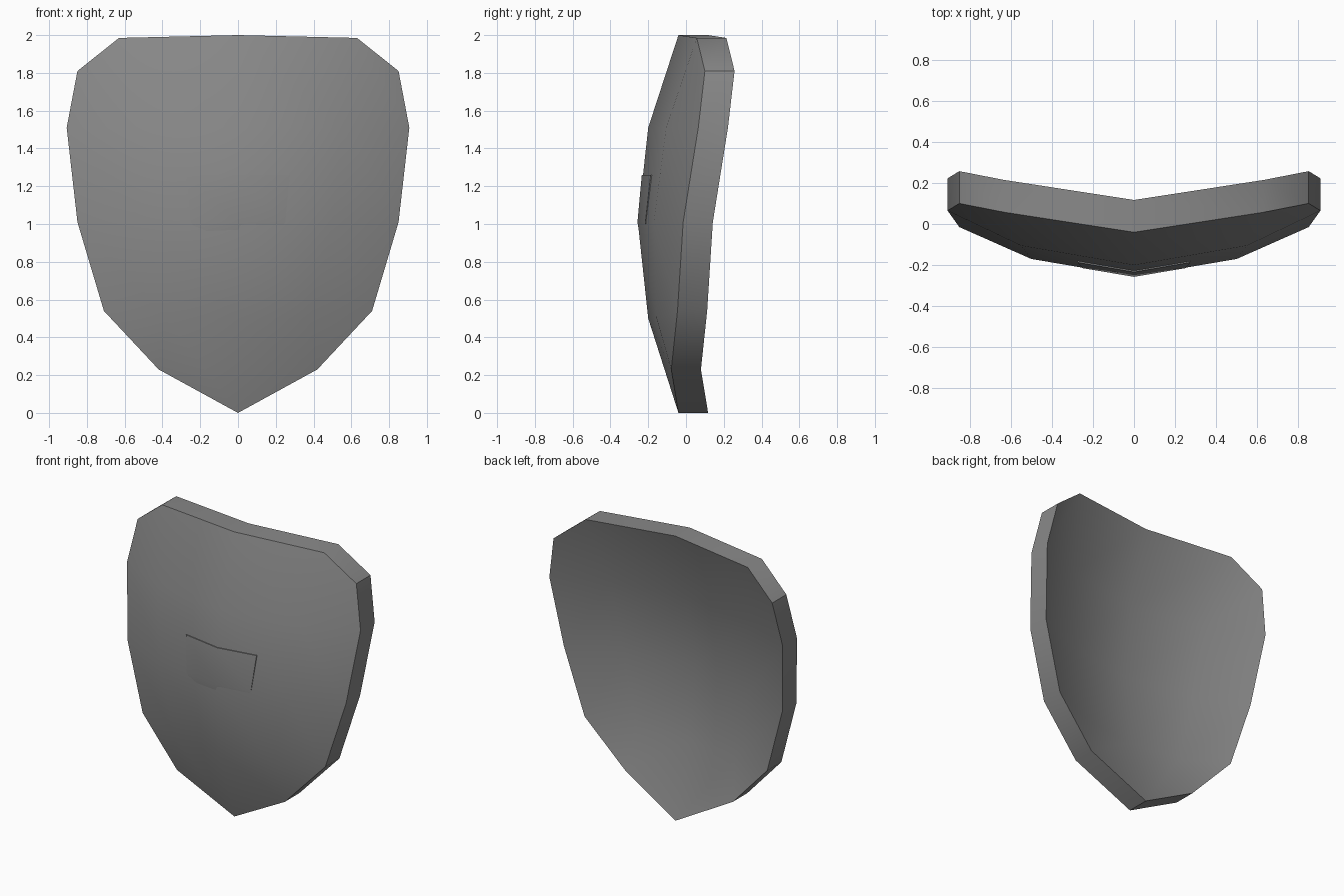
import bpy, bmesh, math
from mathutils import Vector

cube = bpy.data.objects.get("Cube")
if cube:
    bpy.data.objects.remove(cube)

# Single plain metal colour
steel = bpy.data.materials.new("grey_steel")
steel.use_nodes = True
GREY = (0.25, 0.25, 0.25, 1)
steel.diffuse_color = GREY
steel.node_tree.nodes["Principled BSDF"].inputs["Base Color"].default_value = GREY


def mirrored_slab(name, points, faces, thickness):
    """Mirror a half sheet across x, then thicken it straight back along y."""
    bm = bmesh.new()
    for side in (1, -1):
        verts = {k: bm.verts.new((side * x, y, z)) for k, (x, y, z) in points.items()}
        for face in faces:
            names = face.split()
            bm.faces.new([verts[n] for n in (names if side > 0 else names[::-1])])
    bmesh.ops.remove_doubles(bm, verts=bm.verts, dist=0.0005)
    grown = bmesh.ops.extrude_face_region(bm, geom=bm.faces[:], use_keep_orig=True)
    back = [g for g in grown["geom"] if isinstance(g, bmesh.types.BMVert)]
    bmesh.ops.translate(bm, verts=back, vec=Vector((0, thickness, 0)))
    bmesh.ops.recalc_face_normals(bm, faces=bm.faces)
    mesh = bpy.data.meshes.new(name)
    bm.to_mesh(mesh)
    bm.free()
    mesh.materials.append(steel)
    obj = bpy.data.objects.new(name, mesh)
    bpy.context.collection.objects.link(obj)
    bpy.ops.object.select_all(action="DESELECT")
    obj.select_set(True)
    bpy.context.view_layer.objects.active = obj
    bpy.ops.object.shade_smooth_by_angle(angle=math.radians(40))
    return obj


# Shield body: spine, middle ridge and rim of one half
body = {
    "top": (0, -0.04, 2), "spine_a": (0, -0.20, 1.51),
    "spine_b": (0, -0.255, 1.01), "spine_c": (0, -0.20, 0.5), "tip": (0, -0.04, 0),
    "mid_a": (0.55, -0.105, 1.51), "mid_b": (0.5, -0.17, 1.01), "mid_c": (0.38, -0.155, 0.5),
    "rim_a": (0.63, 0.057, 1.985), "rim_b": (0.85, 0.1, 1.81), "rim_c": (0.907, 0.065, 1.51),
    "rim_d": (0.85, -0.015, 1.01), "rim_e": (0.71, -0.045, 0.54), "rim_f": (0.42, -0.078, 0.23),
}
mirrored_slab("shield_body", body, [
    "top spine_a mid_a rim_a", "rim_a mid_a rim_c rim_b",
    "spine_a spine_b mid_b mid_a", "mid_a mid_b rim_d rim_c",
    "spine_b spine_c mid_c mid_b", "mid_b mid_c rim_e rim_d",
    "spine_c tip rim_f mid_c", "mid_c rim_f rim_e",
], 0.157)

# Small raised plate that sinks into the body towards its lower end
plate = {
    "top": (0, -0.234, 1.26), "corner": (0.275, -0.187, 1.26),
    "centre": (0, -0.257, 1.01), "side": (0.25, -0.215, 1.01),
    "low": (0.2, -0.205, 0.94), "tip": (0, -0.235, 0.87),
}
mirrored_slab("centre_plate", plate, [
    "top centre side corner", "centre tip low side",
], 0.03)
